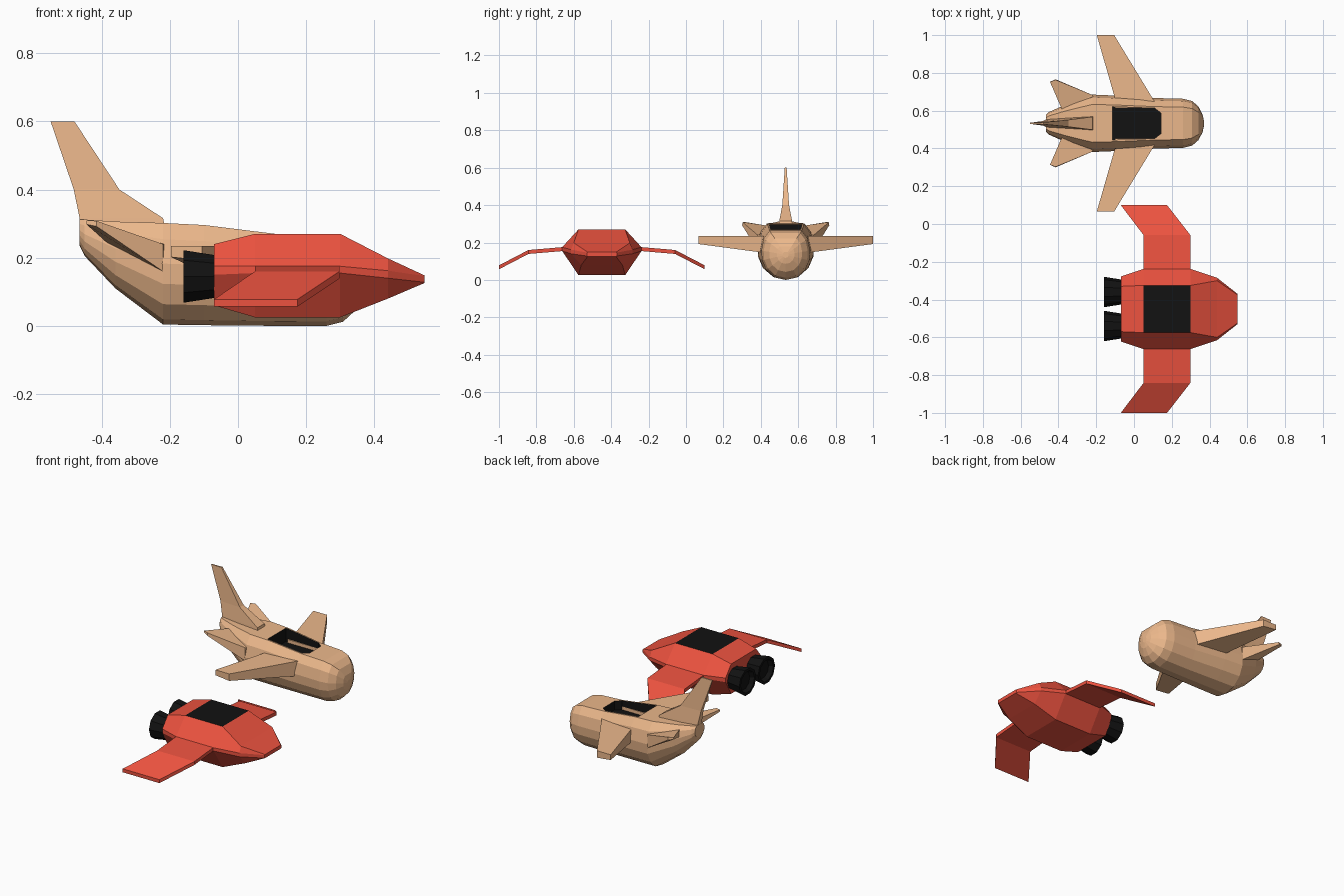
import bpy, bmesh, math

if "Cube" in bpy.data.objects:
    bpy.data.objects.remove(bpy.data.objects["Cube"])

def material(name, color):
    m = bpy.data.materials.new(name)
    m.diffuse_color = (*color, 1)
    m.use_nodes = True
    m.node_tree.nodes["Principled BSDF"].inputs["Base Color"].default_value = m.diffuse_color
    return m

TAN = material("tan", (0.84, 0.48, 0.26))
RED = material("red", (0.84, 0.085, 0.05))
BLACK = material("black", (0.006, 0.006, 0.006))

def loft(name, rings, mat):
    """Join equal-length rings of points and cap both ends."""
    bm = bmesh.new()
    rows = [[bm.verts.new(p) for p in r] for r in rings]
    n = len(rows[0])
    for a, b in zip(rows, rows[1:]):
        for i in range(n):
            bm.faces.new((a[i], a[(i + 1) % n], b[(i + 1) % n], b[i]))
    bm.faces.new(rows[0])
    bm.faces.new(rows[-1])
    bmesh.ops.recalc_face_normals(bm, faces=bm.faces)
    me = bpy.data.meshes.new(name)
    bm.to_mesh(me)
    bm.free()
    me.materials.append(mat)
    ob = bpy.data.objects.new(name, me)
    bpy.context.collection.objects.link(ob)
    return ob

def mirrored(half):
    """Close a (half width, z) profile, listed top to bottom."""
    return half + [(-y, z) for y, z in reversed(half) if y > 1e-6]

# ---------------- red ship ----------------
RY = -0.45
# x, then (half width, z) for deck edge, upper chine, lower chine, keel edge
red_sections = [
    (-0.07, [(0.12, 0.24), (0.172, 0.175), (0.172, 0.15), (0.12, 0.06)]),
    (0.05, [(0.125, 0.27), (0.212, 0.175), (0.212, 0.155), (0.125, 0.025)]),
    (0.30, [(0.125, 0.27), (0.212, 0.175), (0.212, 0.155), (0.125, 0.025)]),
    (0.44, [(0.15, 0.198), (0.165, 0.162), (0.165, 0.14), (0.11, 0.08)]),
    (0.548, [(0.075, 0.148), (0.08, 0.146), (0.08, 0.128), (0.075, 0.126)]),
]
red_hull = loft("red_hull", [[(x, RY + y, z) for y, z in mirrored(h)]
                             for x, h in red_sections], RED)
# black canopy on the flat deck
red_hull.data.materials.append(BLACK)
for f in red_hull.data.polygons:
    if f.normal.z > 0.99 and f.center.z > 0.26:
        f.material_index = 1

for s, side in ((-1, "near"), (1, "far")):
    # drooping bent wing: side offset, rear x, front x, top z
    stations = [(0.19, 0.05, 0.298, 0.177), (0.392, 0.05, 0.298, 0.16),
                (0.55, -0.07, 0.175, 0.078)]
    loft("red_wing_" + side, [[(a, RY + s * y, z), (b, RY + s * y, z),
         (b, RY + s * y, z - 0.021), (a, RY + s * y, z - 0.021)]
         for y, a, b, z in stations], RED)
    # flared engine nozzle with a shallow recess
    loft("engine_" + side, [[(x, RY + s * 0.09 + r * math.cos(k * math.pi / 5),
         0.145 + r * math.sin(k * math.pi / 5)) for k in range(10)]
         for x, r in ((-0.05, 0.063), (-0.16, 0.081), (-0.16, 0.065), (-0.135, 0.055))], BLACK)

# ---------------- tan ship ----------------
TY = 0.533
# hull cross-section, unit sized, with a flat top
UNIT = [(0.66, 1), (0.9, 0.68), (1, 0.2), (0.97, -0.2), (0.8, -0.6), (0.46, -0.9), (0, -1)]
# x, half width, bottom z, top z
tan_sections = [(-0.465, 0.045, 0.235, 0.312), (-0.45, 0.06, 0.205, 0.312),
                (-0.36, 0.10, 0.11, 0.306), (-0.22, 0.152, 0.004, 0.302),
                (-0.10, 0.147, 0.002, 0.296), (0.11, 0.134, 0.0, 0.27),
                (0.26, 0.13, 0.0, 0.263), (0.308, 0.118, 0.012, 0.25),
                (0.342, 0.088, 0.043, 0.222), (0.363, 0.047, 0.086, 0.18),
                (0.37, 0.015, 0.118, 0.148)]
tan_hull = loft("tan_hull", [[(x, TY + w * y, (lo + hi) / 2 + (hi - lo) / 2 * z)
                              for y, z in mirrored(UNIT)]
                             for x, w, lo, hi in tan_sections], TAN)
tan_hull.data.materials.append(BLACK)

# open cockpit cut into the deck
plan = [(-0.115, 0.088), (0.11, 0.08), (0.142, 0.055)]
outline = [(x, TY + w) for x, w in plan] + [(x, TY - w) for x, w in reversed(plan)]
cutter = loft("cockpit_cutter", [[(x, y, z) for x, y in outline] for z in (0.215, 0.4)], BLACK)
cutter.hide_render = True
cutter.hide_set(True)
mod = tan_hull.modifiers.new("cockpit", 'BOOLEAN')
mod.operation = 'DIFFERENCE'
mod.solver = 'EXACT'
mod.material_mode = 'TRANSFER'
mod.object = cutter

for s, side in ((-1, "near"), (1, "far")):
    # swept main wing: side offset, rear x, front x, bottom z, top z
    loft("tan_wing_" + side, [[(a, TY + s * y, hi), (b, TY + s * y, hi),
         (b, TY + s * y, lo), (a, TY + s * y, lo + 0.01)]
         for y, a, b, lo, hi in ((0.08, -0.10, 0.13, 0.14, 0.235), (0.13, -0.10, 0.10, 0.147, 0.235),
                                 (0.467, -0.197, -0.105, 0.192, 0.234))], TAN)
    # raised rear fin: x, side offset, z around root then tip
    root = [(-0.22, 0.15, 0.24), (-0.22, 0.15, 0.16), (-0.38, 0.07, 0.24), (-0.38, 0.07, 0.285)]
    tip = [(-0.415, 0.23, 0.308), (-0.415, 0.233, 0.292), (-0.445, 0.22, 0.298), (-0.445, 0.22, 0.31)]
    inner = [(x + 0.02, y - 0.06, z) for x, y, z in root]
    loft("rear_fin_" + side, [[(x, TY + s * y, z) for x, y, z in r]
                              for r in (inner, root, tip)], TAN)

# upright tail fin: z, rear x, front x, rear half width, front half width
levels = [(0.27, -0.46, -0.21, 0.022, 0.04), (0.316, -0.465, -0.22, 0.02, 0.034),
          (0.40, -0.482, -0.348, 0.012, 0.018), (0.60, -0.55, -0.48, 0.003, 0.005)]
loft("tail_fin", [[(a, TY - ra, z), (b, TY - rb, z), (b, TY + rb, z), (a, TY + ra, z)]
                  for z, a, b, ra, rb in levels], TAN)
